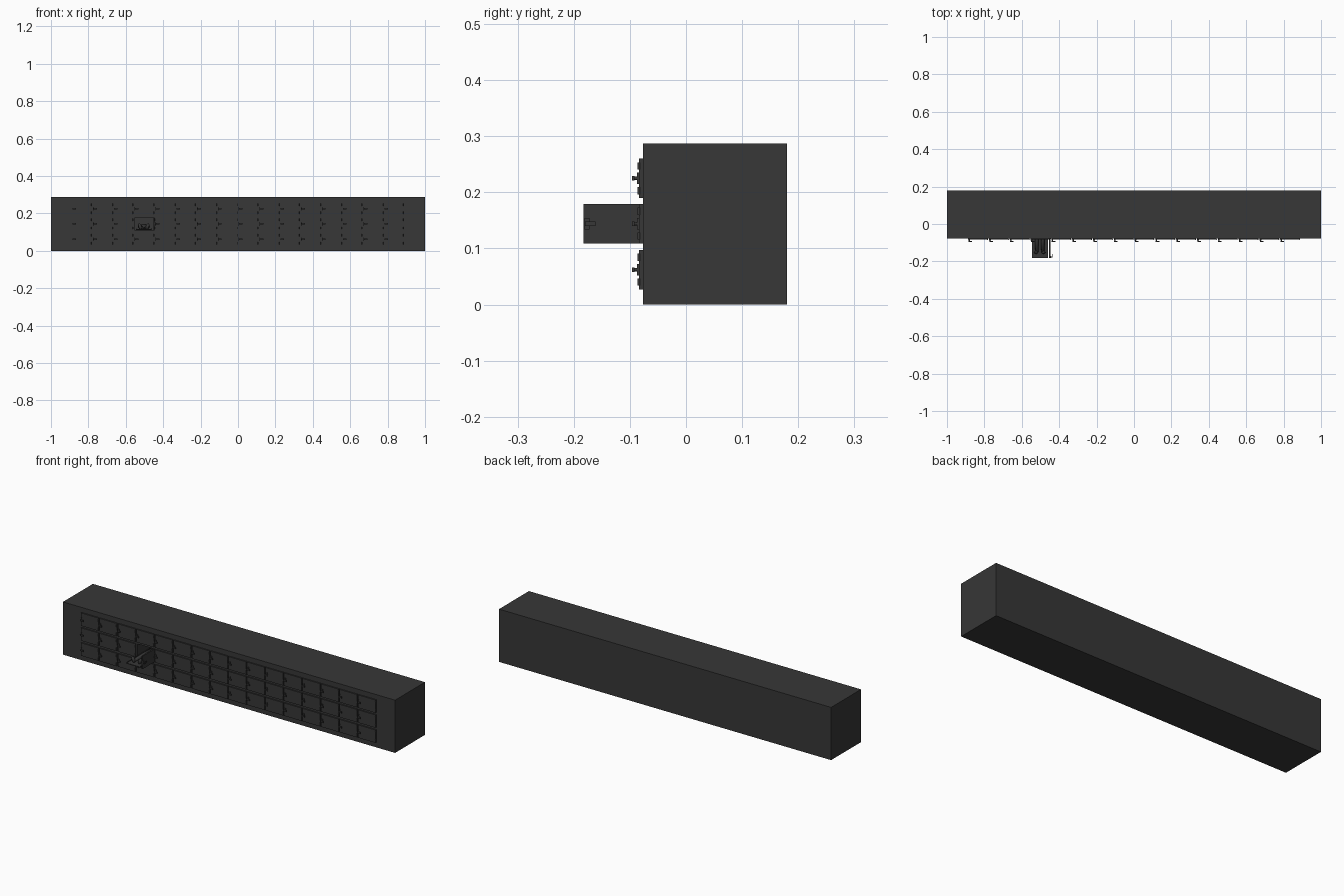
import bpy, bmesh, math
from mathutils import Matrix, Vector

if "Cube" in bpy.data.objects:
    bpy.data.objects.remove(bpy.data.objects["Cube"])

FRONT, X0, X1, COLS = -0.077, -0.89, 0.89, 16
PITCH = (X1 - X0) / COLS
ROWS = (0.062, 0.144, 0.225)
OPEN = (3, 1)

dark = bpy.data.materials.new("dark_grey")
dark.diffuse_color = (0.038, 0.038, 0.038, 1)
dark.use_nodes = True
dark.node_tree.nodes["Principled BSDF"].inputs["Base Color"].default_value = dark.diffuse_color


def box(bm, a, b):
    a, b = Vector(a), Vector(b)
    m = Matrix.Translation((a + b) / 2) @ Matrix.Diagonal((*(b - a), 1))
    bmesh.ops.create_cube(bm, size=1, matrix=m)


def rod(bm, p, r, length, axis, r2=None):
    rot = Vector((0, 0, 1)).rotation_difference(Vector(axis)).to_matrix().to_4x4()
    bmesh.ops.create_cone(bm, cap_ends=True, segments=12, radius1=r,
                          radius2=r if r2 is None else r2, depth=length,
                          matrix=Matrix.Translation(p) @ rot)


def finish(name, bm):
    me = bpy.data.meshes.new(name)
    bm.to_mesh(me)
    bm.free()
    me.materials.append(dark)
    ob = bpy.data.objects.new(name, me)
    bpy.context.collection.objects.link(ob)
    return ob


# opening bounds for the open compartment
ox0 = X0 + OPEN[0] * PITCH + 0.006
ox1 = X0 + (OPEN[0] + 1) * PITCH - 0.006
oz = ROWS[OPEN[1]]

# cabinet body with one hollow compartment
bm = bmesh.new()
box(bm, (-1, FRONT, 0), (1, 0.18, 0.287))
cabinet = finish("cabinet_body", bm)
bm = bmesh.new()
box(bm, (ox0, FRONT - 0.05, oz - 0.034), (ox1, 0.165, oz + 0.034))
cutter = finish("compartment_cutter", bm)
cutter.hide_render = True
cutter.hide_set(True)
cut = cabinet.modifiers.new("compartment", 'BOOLEAN')
cut.object = cutter
cut.solver = 'EXACT'

# door, modelled around its right-hand hinge
W = PITCH - 0.006
bm = bmesh.new()
box(bm, (-W, -0.007, -0.035), (0, 0, 0.035))
for z in (-0.022, 0.022):
    rod(bm, (-0.001, -0.007, z), 0.0025, 0.013, (0, 0, 1))
box(bm, (-W + 0.001, -0.010, -0.010), (-W + 0.010, -0.006, 0.010))
rod(bm, (-W + 0.006, -0.0125, 0), 0.003, 0.009, (0, 1, 0))
box(bm, (-W + 0.002, -0.019, -0.004), (-W + 0.021, -0.015, 0.004))
door = finish("door", bm)
door_mesh = door.data
bpy.data.objects.remove(door)

for c in range(COLS):
    for r, z in enumerate(ROWS):
        is_open = (c, r) == OPEN
        ob = bpy.data.objects.new("open_door" if is_open else "door", door_mesh)
        bpy.context.collection.objects.link(ob)
        ob.location = (X0 + (c + 1) * PITCH - 0.003, FRONT, z)
        if is_open:
            ob.location.x -= 0.006
            ob.rotation_euler.z = math.pi / 2

# sliding tray with low side rails
tx0, tx1, tz = ox0 + 0.004, ox1 - 0.010, oz - 0.032
bm = bmesh.new()
box(bm, (tx0, -0.181, tz), (tx1, 0.15, tz + 0.004))
for x in (tx0, tx1 - 0.003):
    box(bm, (x, -0.181, tz), (x + 0.003, 0.15, tz + 0.008))
finish("tray", bm)

# resting figure: legs and upright feet, torso continued inside
cx = (tx0 + tx1) / 2
bm = bmesh.new()
for s in (-1, 1):
    x = cx + s * 0.016
    rod(bm, (x, -0.075, tz + 0.013), 0.008, 0.15, (0, 1, 0), 0.012)
    bmesh.ops.create_uvsphere(bm, u_segments=12, v_segments=8, radius=1,
        matrix=Matrix.Translation((x + s * 0.004, -0.152, tz + 0.018))
        @ Matrix.Rotation(s * 0.35, 4, 'Y') @ Matrix.Diagonal((0.009, 0.008, 0.017, 1)))
bmesh.ops.create_uvsphere(bm, u_segments=16, v_segments=8, radius=1,
    matrix=Matrix.Translation((cx, 0.055, tz + 0.017)) @ Matrix.Diagonal((0.032, 0.07, 0.014, 1)))
figure = finish("resting_figure", bm)
for p in figure.data.polygons:
    p.use_smooth = True
